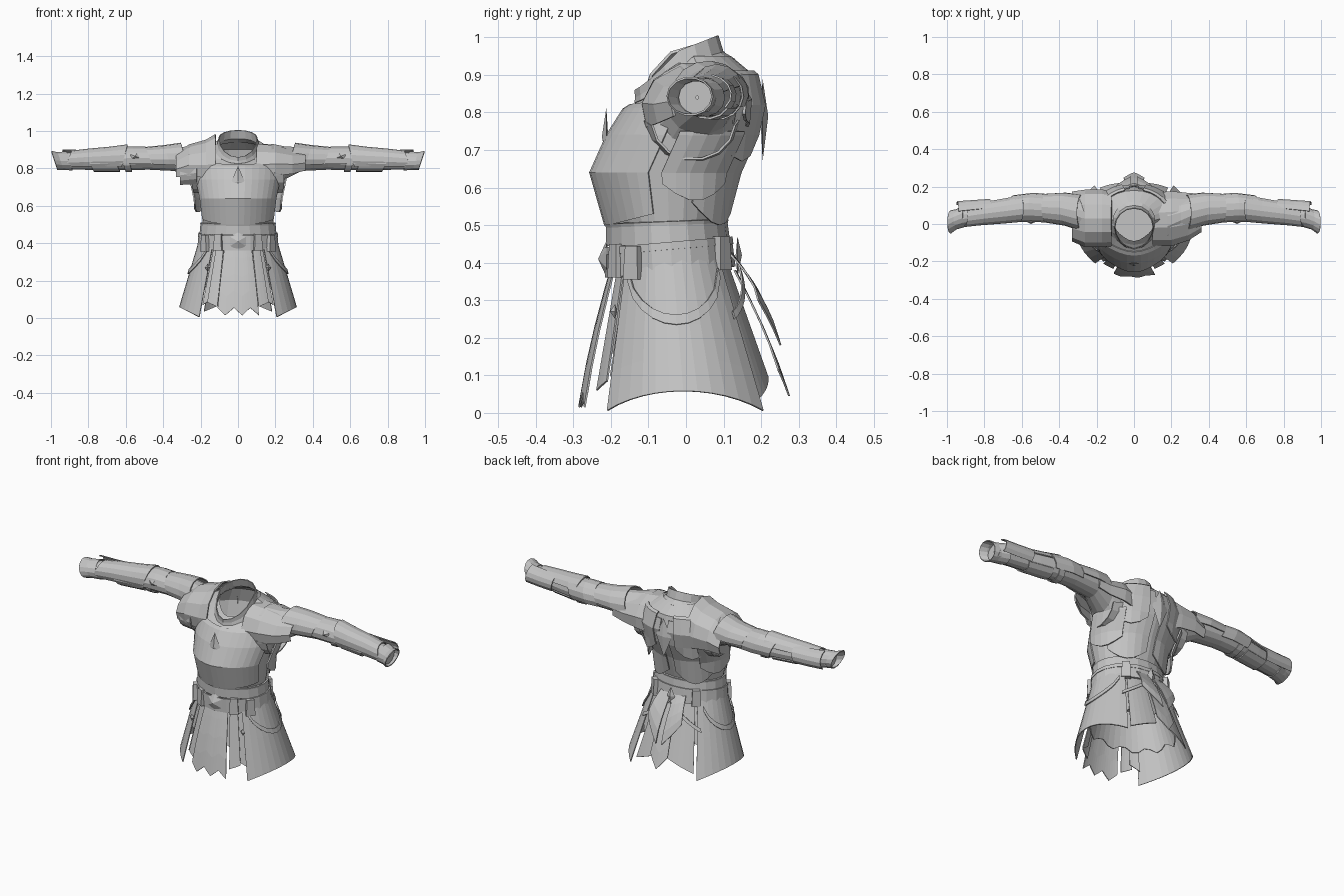
import bpy, math
from math import sin, cos, radians, pi
from mathutils import Vector, Matrix

if "Cube" in bpy.data.objects:
    bpy.data.objects.remove(bpy.data.objects["Cube"])

grey = bpy.data.materials.new("plain_grey")
grey.use_nodes = True
grey.diffuse_color = (0.55, 0.55, 0.55, 1)
grey.node_tree.nodes["Principled BSDF"].inputs["Base Color"].default_value = (0.55, 0.55, 0.55, 1)
made = []


def finish(name, verts, faces, thick=0, mirror=False):
    mesh = bpy.data.meshes.new(name)
    mesh.from_pydata([tuple(v) for v in verts], [], faces)
    mesh.materials.append(grey)
    ob = bpy.data.objects.new(name, mesh)
    bpy.context.collection.objects.link(ob)
    if thick:
        mod = ob.modifiers.new("thickness", 'SOLIDIFY')
        mod.thickness, mod.offset = thick, 0
    if mirror:
        mod = ob.modifiers.new("mirror", 'MIRROR')
        mod.use_mirror_merge = False
    made.append(ob)


def loft(name, rings, closed=True, thick=0, mirror=False):
    """Skin a list of equal-length point rows."""
    n = len(rings[0])
    faces = []
    for r in range(len(rings) - 1):
        for i in range(n if closed else n - 1):
            j = (i + 1) % n
            faces.append((r * n + i, r * n + j, (r + 1) * n + j, (r + 1) * n + i))
    finish(name, [p for row in rings for p in row], faces, thick, mirror)


def angles(a0, a1, n):
    full = abs(a1 - a0) == 360
    return [radians(a0 + (a1 - a0) * i / (n if full else n - 1)) for i in range(n)], full


# Torso section: height, centre y, half width, half depth
BODY = [(.36, -.035, .20, .15), (.50, -.045, .187, .142), (.64, -.05, .205, .188),
        (.74, -.005, .226, .188), (.82, .025, .23, .175), (.90, .04, .185, .14),
        (.95, .02, .11, .10)]


def body_at(z):
    for p, q in zip(BODY, BODY[1:]):
        if z <= q[0]:
            t = (z - p[0]) / (q[0] - p[0])
            return [u + (v - u) * t for u, v in zip(p[1:], q[1:])]


def shell(name, a0, a1, z0, z1, off=0, n=24, thick=0, tilt=0, point=0, mirror=False):
    """Part of the torso surface, pushed out by off; point pulls the lower middle down."""
    ang, full = angles(a0, a1, n)
    levels = [z0] + [b[0] for b in BODY if z0 < b[0] < z1] + [z1]
    rings = []
    for k, z in enumerate(levels):
        cy, rx, ry = body_at(z)
        row = []
        for i, a in enumerate(ang):
            ridge = .012 * max(0, -sin(a)) ** 12
            drop = point * sin(pi * i / (n - 1)) if k == 0 else 0
            throat = .6 * max(0, z - .8) * max(0, -sin(a))
            row.append((cos(a) * (rx + off), cy + sin(a) * (ry + off) - ridge,
                        z + tilt * sin(a) - drop - throat))
        rings.append(row)
    loft(name, rings, full, thick, mirror)


def tube(name, sections, a0=0, a1=360, n=14, skew=0, thick=0, mirror=True, side=1):
    """Sections (x, cy, cz, ry, rz) along the arm; skew slants the ends."""
    ang, full = angles(a0, a1, n)
    rings = [[(side * (x + skew * sin(a)), cy + ry * cos(a), cz + rz * sin(a)) for a in ang]
             for x, cy, cz, ry, rz in sections]
    loft(name, rings, full, thick, mirror)


def cone_point(a, z, off=0):
    t = (.42 - z) / .42
    return Vector((cos(a) * (.20 + .125 * t + off),
                   -.035 * (1 - t) + sin(a) * (.15 + .115 * t + off), z))


def skirt(name, a0, a1, top, hem, off=0, n=9, mirror=False, flare=0, rows=4):
    """Cloth panel on the skirt cone with a varying hem, bowed outwards by flare."""
    ang, full = angles(a0, a1, n)
    rings = []
    for r in range(rows + 1):
        row = []
        for i, a in enumerate(ang):
            low = hem(i / (n - 1))
            row.append(cone_point(a, top + (low - top) * r / rows, off + flare * sin(pi * r / rows * .6)))
        rings.append(row)
    loft(name, rings, full, .005, mirror)


def gem(name, centre, outline, depth, mirror=False):
    """Faceted ornament: outline in x and z, rising to a point at y + depth."""
    c = Vector(centre)
    verts = [c + Vector((u, 0, v)) for u, v in outline]
    n = len(verts)
    verts += [c + Vector((0, depth, 0)), c - Vector((0, depth * .4, 0))]
    faces = [(i, (i + 1) % n, n) for i in range(n)] + [((i + 1) % n, i, n + 1) for i in range(n)]
    finish(name, verts, faces, 0, mirror)


def box(name, centre, size, turn=0, taper=.8):
    """Tapered pouch, mirrored across the body."""
    rot = Matrix.Rotation(turn, 3, 'Z')
    verts = []
    for sz in (-1, 1):
        k = 1 if sz < 0 else taper
        for sx, sy in ((-1, -1), (1, -1), (1, 1), (-1, 1)):
            verts.append(Vector(centre) + rot @ Vector((sx * size[0] * k, sy * size[1] * k, sz * size[2])) / 2)
    finish(name, verts, [(3, 2, 1, 0), (4, 5, 6, 7), (0, 1, 5, 4), (1, 2, 6, 5),
                         (2, 3, 7, 6), (3, 0, 4, 7)], 0, True)


# Torso with inner floor, breastplate and back armour
shell("torso", 0, 360, .36, .95)
ang, _ = angles(0, 360, 24)
finish("torso_floor", [(.2 * cos(a), -.035 + .15 * sin(a), .37) for a in ang], [range(24)])
shell("breastplate", 195, 345, .53, .85, .005, 17, .006, 0, .03)
shell("back_plates", 22, 84, .56, .88, .008, 7, .006, 0, .06, True)
shell("shoulder_blades", 30, 75, .72, .91, .016, 5, .006, 0, .05, True)
shell("rib_plates", -4, 46, .61, .75, .03, 6, .008, 0, .045, True)

# Collar, low and open at the throat
ang, _ = angles(0, 360, 16)
collar = []
for r, cy, base, up, down in ((.125, .005, .91, .03, .085), (.108, -.01, .93, .03, .09),
                              (.102, -.018, .965, .04, .105)):
    collar.append([(r * cos(a), cy + r * sin(a) - .015 * max(0, -sin(a)) ** 6,
                    base + (up if sin(a) > 0 else down) * sin(a)) for a in ang])
loft("collar", collar, True, .005)

# Sleeves, cuffs and arm armour
tube("sleeve", [(.18, .015, .80, .12, .135), (.25, .04, .83, .095, .09), (.34, .075, .85, .075, .065),
                (.48, .085, .85, .068, .058), (.60, .085, .845, .062, .056), (.72, .07, .842, .058, .052),
                (.88, .045, .84, .052, .047), (.95, .03, .84, .05, .045), (.95, .03, .84, .004, .004)])
tube("cuff", [(.90, .045, .84, .057, .05), (.95, .025, .84, .052, .046), (.982, .01, .843, .06, .05)],
     skew=.016, thick=.005)
tube("wrist_flare", [(.77, .07, .845, .062, .054), (.86, .06, .845, .066, .054), (.945, .05, .848, .07, .054)],
     -40, 75, 6, -.008, .005)
tube("forearm_plate", [(.61, .082, .852, .07, .074), (.70, .07, .85, .066, .064), (.82, .055, .845, .06, .058),
                       (.91, .042, .84, .057, .052)], 15, 215, 9, -.02, .006)
tube("forearm_guard", [(.66, .078, .842, .064, .058), (.80, .058, .84, .06, .056)], 170, 330, 7, .03, .006)
tube("elbow_plate", [(.47, .085, .85, .073, .065), (.54, .088, .85, .076, .066), (.645, .082, .846, .069, .062)],
     -30, 200, 10, .025, .006)
tube("elbow_strap", [(.585, .085, .845, .067, .063), (.62, .084, .845, .067, .063)], skew=.02, thick=.005)
tube("upper_arm_plate", [(.28, .06, .85, .095, .085), (.37, .08, .85, .086, .072), (.47, .085, .85, .075, .062)],
     -10, 205, 10, .025, .006)
gem("arm_stud", (.55, .012, .865), [(-.025, -.01), (.02, -.015), (.025, .01), (-.01, .018)], -.012, True)

# Shoulder guards: the right one is larger
tube("right_pauldron", [(.12, .03, .81, .145, .17), (.17, .03, .81, .15, .14), (.26, .03, .81, .15, .115),
                        (.33, .04, .79, .13, .085)], -25, 205, 9, 0, .008, False, -1)
tube("right_pauldron_lower", [(.22, .02, .79, .14, .10), (.31, .03, .775, .125, .085)],
     150, 225, 5, 0, .008, False, -1)
tube("left_pauldron", [(.10, .025, .80, .14, .135), (.20, .03, .81, .145, .115), (.29, .04, .81, .125, .09),
                       (.36, .06, .82, .10, .07)], -20, 205, 8, 0, .008, False)
tube("armpit_guard", [(.19, .015, .79, .125, .125), (.245, .02, .775, .11, .10)], 185, 355, 8, 0, .006)

# Ornaments on chest and back
gem("chest_ornament", (0, -.212, .735), [(-.05, -.035), (-.02, -.055), (.02, -.055), (.05, -.035),
                                        (.025, .02), (0, .078), (-.025, .02)], -.012)
gem("back_ornament", (0, .204, .79), [(0, -.12), (.05, .0), (0, .10), (-.05, .0)], .015)

# Belts, buckle and pouches
shell("waist_sash", 0, 360, .45, .51, .010, 20, .008, .006)
shell("hip_belt", 0, 360, .375, .44, .014, 20, .010, .014)
shell("belt_trim", 0, 360, .435, .455, .017, 20, .008, .014)
gem("buckle", (0, -.212, .41), [(.048 * cos(pi * (k / 3 + 1 / 6)), .048 * sin(pi * (k / 3 + 1 / 6)))
                               for k in range(6)], -.022)
for label, deg, z in (("front_pouch", -62, .405), ("side_pouch", -38, .40), ("rear_pouch", 52, .425)):
    a = radians(deg)
    box(label, cone_point(a, z, .016), (.05, .032, .09), a + pi / 2)
gem("rear_clasp", (0, .137, .42), [(0, -.06), (.025, 0), (0, .05), (-.025, 0)], .012)


# Skirt panels
def torn(u, low, depth, teeth):
    return low + depth * abs(((u * teeth) % 1) - .5) * 2


skirt("side_skirt", -51, 50, .42, lambda u: .058 - .052 * (2 * u - 1) ** 2, .005, 13, True)
skirt("front_tabard", -109, -71, .42, lambda u: torn(u, .015, .04, 2.5), .004, 16, False, .02)
skirt("front_strip", -69, -57, .42, lambda u: .06 + .025 * u, .0, 4, True)
skirt("front_strip_outer", -60, -49, .40, lambda u: .10 - .03 * u, -.016, 4, True)
skirt("rear_skirt", 53, 83, .42, lambda u: .035 + .06 * u, -.012, 6, True)
skirt("rear_tail_lower", 80, 100, .38, lambda u: .045 + .14 * abs(u - .5), .002, 5, False, .025)
skirt("rear_tail_upper", 68, 87, .44, lambda u: .18 + .12 * (1 - u), .004, 4, True, .05)
skirt("inner_skirt", 0, 360, .42, lambda u: torn(u, .15, .04, 11.3), -.026, 44)


# Loose straps on hips and rear
def strap(name, a0, a1, z0, z1, sag, off, width=.026):
    rows = []
    for k in range(11):
        t = k / 10
        a = radians(a0 + (a1 - a0) * t)
        z = z0 + (z1 - z0) * t - sag * sin(pi * t) ** .7
        rows.append([cone_point(a, z, off), cone_point(a, z + width, off)])
    loft(name, rows, False, .005, True)


strap("hip_strap", -45, 42, .36, .36, .125, .014)
strap("rear_cross_strap", 45, 90, .25, .39, .01, .016, .02)
gem("strap_stud", cone_point(radians(-52), .27, .02), [(0, -.02), (.014, 0), (0, .02), (-.014, 0)], -.014, True)

# Keep facets crisp and gentle curves smooth
for ob in bpy.context.view_layer.objects:
    ob.select_set(ob in made)
bpy.context.view_layer.objects.active = made[0]
bpy.ops.object.shade_smooth_by_angle(angle=radians(28))
